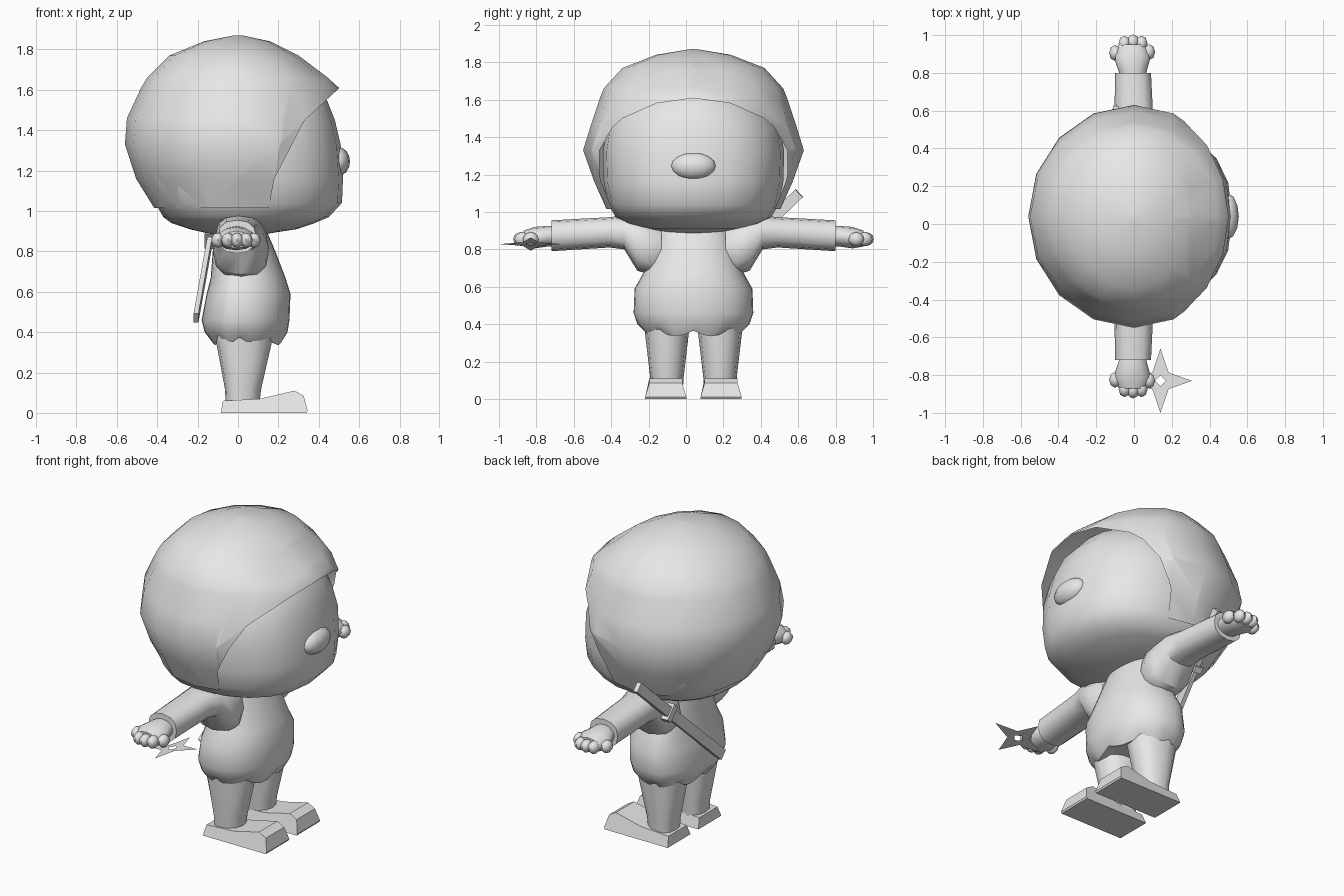
import bpy, bmesh, math
from mathutils import Vector, Matrix

if "Cube" in bpy.data.objects:
    bpy.data.objects.remove(bpy.data.objects["Cube"])

CY = 0.04  # side-to-side middle of the figure
clay = bpy.data.materials.new("clay_grey")
clay.diffuse_color = (0.8, 0.8, 0.8, 1)
clay.use_nodes = True
clay.node_tree.nodes["Principled BSDF"].inputs["Base Color"].default_value = clay.diffuse_color


def finish(name, bm, angle=35):
    bmesh.ops.recalc_face_normals(bm, faces=bm.faces)
    me = bpy.data.meshes.new(name)
    bm.to_mesh(me)
    bm.free()
    ob = bpy.data.objects.new(name, me)
    bpy.context.collection.objects.link(ob)
    me.materials.append(clay)
    bpy.ops.object.select_all(action='DESELECT')
    ob.select_set(True)
    bpy.context.view_layer.objects.active = ob
    bpy.ops.object.shade_smooth_by_angle(angle=math.radians(angle))
    return ob


def oval(n, a, b, e=2.0):
    """Superellipse outline."""
    pts = []
    for i in range(n):
        t = 2 * math.pi * i / n
        c, s = math.cos(t), math.sin(t)
        pts.append((a * math.copysign(abs(c) ** (2 / e), c),
                    b * math.copysign(abs(s) ** (2 / e), s)))
    return pts


def loft(rings, bottom=True, top=True):
    bm = bmesh.new()
    vs = [[bm.verts.new(p) for p in r] for r in rings]
    n = len(vs[0])
    for a, b in zip(vs, vs[1:]):
        for i in range(n):
            bm.faces.new((a[i], a[(i + 1) % n], b[(i + 1) % n], b[i]))
    if bottom:
        bm.faces.new(vs[0][::-1])
    if top:
        bm.faces.new(vs[-1])
    return bm


def z_ring(z, x0, x1, hy, n=16, e=2.0, cy=CY):
    """Horizontal ring whose widest point stays near x = 0."""
    mid = (x0 + x1) / 2 if x0 * x1 > 0 else 0
    return [Vector((mid + x * ((x1 - mid) if x > 0 else (mid - x0)), cy + y, z))
            for x, y in oval(n, 1, hy, e)]


def y_ring(y, x0, x1, z0, z1, n=12, e=2.4):
    return [Vector(((x0 + x1) / 2 + x, y, (z0 + z1) / 2 + z))
            for x, z in oval(n, (x1 - x0) / 2, (z1 - z0) / 2, e)]


def add_ball(bm, pos, r, u=10, v=8):
    m = Matrix.Translation(pos) @ Matrix.Diagonal((*r, 1))
    bmesh.ops.create_uvsphere(bm, u_segments=u, v_segments=v, radius=1, matrix=m)


# Head
head = [(.885, -.13, .13, .12, 2), (.91, -.24, .29, .25, 2.1), (.94, -.33, .38, .36, 2.2),
        (.97, -.37, .45, .415, 2.3), (1.04, -.41, .515, .455, 2.4), (1.16, -.48, .52, .48, 2.4),
        (1.32, -.53, .51, .485, 2.4), (1.45, -.49, .48, .465, 2.3), (1.55, -.42, .44, .41, 2.2),
        (1.65, -.33, .35, .32, 2), (1.74, -.15, .15, .15, 2)]
finish("head", loft([z_ring(z, a, b, h, 20, e) for z, a, b, h, e in head]), 50)

# Hood: closed dome with the face opening cut along the brim line
hood = [(1.015, -.415, .46, .465), (1.16, -.505, .52, .53), (1.33, -.56, .545, .59),
        (1.46, -.55, .56, .55), (1.61, -.48, .50, .50), (1.66, -.45, .445, .48),
        (1.77, -.34, .30, .38), (1.84, -.17, .16, .20), (1.87, -.02, .02, .02)]
bm = loft([z_ring(z, a, b, h) for z, a, b, h in hood], bottom=False)
brim = [(.14, .95), (.18, 1.16), (.33, 1.45), (.505, 1.612)]
for (xa, za), (xb, zb) in zip(brim, brim[1:]):
    bmesh.ops.bisect_plane(bm, geom=bm.verts[:] + bm.edges[:] + bm.faces[:], dist=1e-4,
                           plane_co=(xa, 0, za), plane_no=(zb - za, 0, xa - xb))


def in_front(p):
    for (xa, za), (xb, zb) in zip(brim, brim[1:]):
        if za <= p.z < zb:
            return p.x > xa + (xb - xa) * (p.z - za) / (zb - za)
    return False


bmesh.ops.delete(bm, geom=[f for f in bm.faces if in_front(f.calc_center_median())],
                 context='FACES')
finish("hood", bm, 50)

# Nose
bm = bmesh.new()
add_ball(bm, (.495, CY, 1.245), (.06, .122, .072), 12, 8)
finish("nose", bm, 60)

# Tunic body with scalloped hem
N = 32
body = [(.40, -.165, .245, .30), (.46, -.18, .255, .32), (.59, -.155, .26, .315),
        (.67, -.135, .235, .27), (.80, -.125, .185, .23), (.93, -.10, .13, .20)]
hem = [Vector((p.x, p.y, .335 + .03 * (1 - abs(math.sin(i * math.pi / 4)))))
       for i, p in enumerate(z_ring(.35, -.125, .215, .25, N))]
under = z_ring(.37, -.08, .15, .18, N)
finish("tunic", loft([under, hem] + [z_ring(z, a, b, h, N, 2.2) for z, a, b, h in body]), 40)

arm = [(.17, -.11, .13, .68, .92), (.23, -.125, .155, .665, .945), (.30, -.12, .15, .685, .965),
       (.37, -.11, .125, .80, .98), (.45, -.105, .105, .81, .972), (.76, -.10, .09, .79, .955)]
foot = [(-.085, 0), (-.075, .06), (.11, .07), (.28, .11), (.325, .085), (.345, .01), (.34, 0)]
fingers = [(-.10, .865), (-.05, .915), (-.005, .922), (.04, .915), (.08, .87)]

for s, side in ((-1, "right"), (1, "left")):
    # Sleeve flaring into the shoulder
    finish(side + "_sleeve", loft([y_ring(CY + s * d, a, b, c, e) for d, a, b, c, e in arm]), 40)

    # Hand with rounded fingers
    palm = [(.70, -.06, .055, .82, .92), (.78, -.085, .07, .815, .925),
            (.85, -.11, .09, .805, .92), (.91, -.08, .06, .815, .90)]
    bm = loft([y_ring(CY + s * d, a, b, c, e, 12, 2) for d, a, b, c, e in palm])
    for x, d in fingers:
        add_ball(bm, (x, CY + s * d, .855), (.032, .042, .037), 8, 6)
    finish(side + "_hand", bm, 50)

    # Leg
    legs = [(.04, -.06, .105, .085), (.12, -.065, .115, .09),
            (.36, -.11, .17, .118), (.44, -.11, .17, .12)]
    finish(side + "_leg", loft([z_ring(z, a, b, h, 12, 2.3, CY + s * .142)
                                for z, a, b, h in legs]), 40)

    # Wedge foot, narrower on top
    rows = []
    for t in (-1, 1):
        rows.append([Vector((x, CY + s * .148 + t * (.11 if z < .03 else .088), z))
                     for x, z in foot])
    finish(side + "_foot", loft(rows), 30)

# Sheathed sword slung across the back
lo, hi = Vector((-.208, -.05, .47)), Vector((-.095, .605, 1.10))
along = (hi - lo).normalized()
across = along.cross(Vector((1, 0, 0))).normalized()
thick = across.cross(along)
rot = Matrix((thick, across, along)).transposed().to_4x4()
for name, t0, t1, w, h in (("sword_sheath", 0, .62, .062, .024), ("sword_guard", .60, .64, .10, .05),
                           ("sword_handle", .63, 1, .058, .03)):
    bm = bmesh.new()
    size = Matrix.Diagonal((h, w, (hi - lo).length * (t1 - t0), 1))
    bmesh.ops.create_cube(bm, size=1, matrix=Matrix.Translation(lo.lerp(hi, (t0 + t1) / 2)) @ rot @ size)
    finish(name, bm, 30)

# Flat four-pointed throwing star with a square hole
bm = bmesh.new()
tilt = Matrix.Translation((.14, -.83, .828)) @ Matrix.Rotation(math.radians(-12), 4, 'Y')
outer, inner = [], []
for i in range(8):
    t = i * math.pi / 4
    for ring, r in ((outer, .17 if i % 2 == 0 else .062), (inner, .03 if i % 2 == 0 else .0212)):
        ring.append(bm.verts.new(tilt @ Vector((r * math.cos(t), r * math.sin(t), 0))))
for i in range(8):
    j = (i + 1) % 8
    bm.faces.new((outer[i], outer[j], inner[j], inner[i]))
finish("throwing_star", bm, 30)
